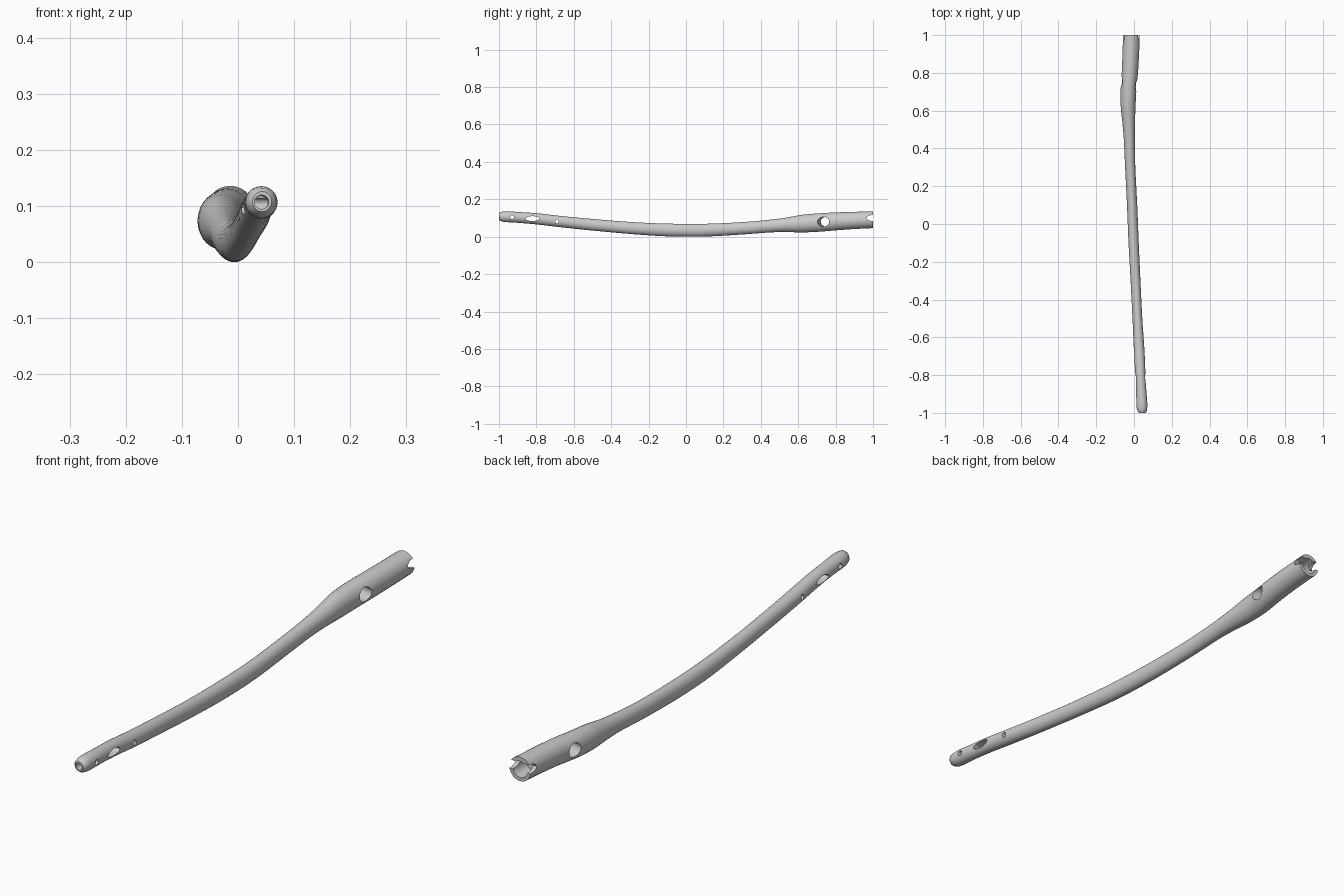
import bpy, bmesh, math
from mathutils import Vector

if "Cube" in bpy.data.objects:
    bpy.data.objects.remove(bpy.data.objects["Cube"])

SIDES = 28

# stations along the shaft: y, centre x, centre z, half width, half height
STATIONS = [
    (-1.0, .043, .108, .017, .018), (-.992, .043, .108, .024, .024),
    (-.975, .042, .107, .028, .028), (-.94, .041, .106, .029, .029),
    (-.88, .038, .102, .027, .029), (-.8, .034, .096, .027, .030),
    (-.68, .028, .082, .028, .030), (-.5, .018, .064, .026, .031),
    (-.3, .008, .047, .026, .032), (-.1, -.002, .036, .027, .034),
    (.1, -.010, .035, .027, .034), (.3, -.020, .045, .027, .033),
    (.45, -.025, .057, .029, .034), (.53, -.028, .063, .033, .038),
    (.62, -.031, .070, .039, .047), (.7, -.030, .075, .042, .049),
    (.8, -.022, .082, .043, .048), (.9, -.017, .087, .044, .046),
    (1.0, -.014, .091, .044, .045),
]


def spline(y):
    """Smooth interpolation between the stations."""
    i = next((k for k in range(len(STATIONS) - 2) if y <= STATIONS[k + 1][0]), len(STATIONS) - 2)
    a, b = STATIONS[i], STATIONS[i + 1]
    p, n = STATIONS[max(i - 1, 0)], STATIONS[min(i + 2, len(STATIONS) - 1)]
    h = b[0] - a[0]
    t = (y - a[0]) / h
    out = []
    for k in range(1, 5):
        m0 = (b[k] - p[k]) / (b[0] - p[0]) * h
        m1 = (n[k] - a[k]) / (n[0] - a[0]) * h
        out.append((2*t**3 - 3*t*t + 1) * a[k] + (t**3 - 2*t*t + t) * m0
                   + (3*t*t - 2*t**3) * b[k] + (t**3 - t*t) * m1)
    return out


def mesh_object(name, bm):
    bmesh.ops.recalc_face_normals(bm, faces=bm.faces)
    me = bpy.data.meshes.new(name)
    bm.to_mesh(me)
    bm.free()
    ob = bpy.data.objects.new(name, me)
    bpy.context.collection.objects.link(ob)
    return ob


def drill(name, start, end, r1, r2, stretch=1.0, sides=16):
    """Cutter between two points; stretch widens it along the shaft."""
    a, b = Vector(start), Vector(end)
    d = (b - a).normalized()
    along = Vector((0, 1, 0)) if abs(d.y) < .8 else Vector((1, 0, 0))
    v = d.cross(along).normalized()
    u = v.cross(d)
    bm = bmesh.new()
    rings = []
    for c, r in ((a, r1), (b, r2)):
        rings.append([bm.verts.new(c + u * r * stretch * math.cos(2*math.pi*k/sides)
                                   + v * r * math.sin(2*math.pi*k/sides)) for k in range(sides)])
    for k in range(sides):
        j = (k + 1) % sides
        bm.faces.new((rings[0][k], rings[0][j], rings[1][j], rings[1][k]))
    bm.faces.new(rings[0])
    bm.faces.new(rings[1])
    ob = mesh_object(name, bm)
    ob.hide_render = True
    return ob


# shaft
ys = sorted({s[0] for s in STATIONS} | {-.96 + .04 * k for k in range(49)})
ys = [y for i, y in enumerate(ys) if i == 0 or y - ys[i - 1] > .005]
bm = bmesh.new()
rings = []
for y in ys:
    cx, cz, w, h = spline(y)
    rings.append([bm.verts.new((cx + w * math.cos(2*math.pi*k/SIDES), y,
                                cz + h * math.sin(2*math.pi*k/SIDES))) for k in range(SIDES)])
for a, b in zip(rings, rings[1:]):
    for k in range(SIDES):
        j = (k + 1) % SIDES
        bm.faces.new((a[k], a[j], b[j], b[k]))
bm.faces.new(rings[0])
bm.faces.new(rings[-1])
shaft = mesh_object("shaft", bm)

# bores at both ends, side holes and the notch across the wide end
cutters = [
    drill("tip_bore", (.043, -1.05, .108), (.041, -.93, .106), .013, .012),
    drill("tip_hole", (-.1, -.93, .104), (.2, -.93, .104), .010, .010),
    drill("slot_hole", (-.1, -.82, .097), (.2, -.82, .097), .013, .013, 2.9),
    drill("small_hole", (-.1, -.69, .082), (.2, -.69, .082), .011, .011, .8),
    drill("wide_end_hole", (-.154, .77, .08), (.126, .71, .08), .026, .026, 1.2),
    drill("end_socket", (-.014, 1.05, .091), (-.016, .93, .088), .034, .026, 1.0, 20),
    drill("end_notch", (-.2, 1.0, .100), (.2, 1.0, .100), .016, .016, 2.2),
]
for c in cutters:
    m = shaft.modifiers.new(c.name, 'BOOLEAN')
    m.operation, m.solver, m.object = 'DIFFERENCE', 'EXACT', c
bpy.context.view_layer.objects.active = shaft
shaft.select_set(True)
for m in list(shaft.modifiers):
    bpy.ops.object.modifier_apply(modifier=m.name)
for c in cutters:
    bpy.data.objects.remove(c)
bpy.ops.object.shade_smooth_by_angle(angle=math.radians(35))
